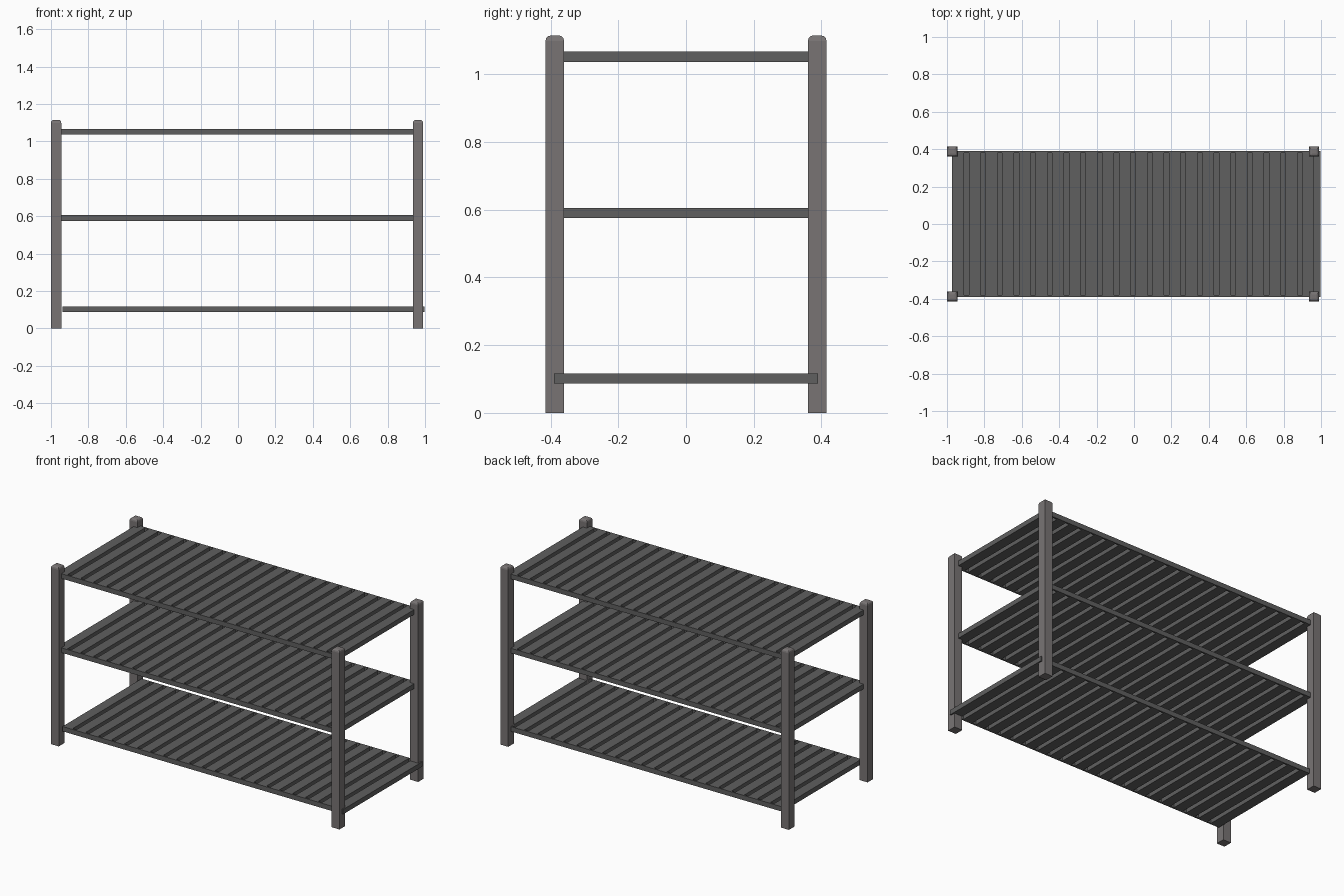
import bpy, bmesh
from mathutils import Matrix, Vector

if "Cube" in bpy.data.objects:
    bpy.data.objects.remove(bpy.data.objects["Cube"])


def material(name, color):
    m = bpy.data.materials.new(name)
    m.diffuse_color = (*color, 1)
    m.use_nodes = True
    m.node_tree.nodes["Principled BSDF"].inputs["Base Color"].default_value = m.diffuse_color
    return m


POST_MAT = material("post_grey", (0.19, 0.175, 0.175))
SLAT_MAT = material("slat_grey", (0.115, 0.115, 0.115))


def add_box(bm, lo, hi):
    lo, hi = Vector(lo), Vector(hi)
    mat = Matrix.Translation((lo + hi) / 2) @ Matrix.Diagonal((*(hi - lo), 1))
    return bmesh.ops.create_cube(bm, size=1, matrix=mat)["verts"]


def finish(bm, name, mat):
    me = bpy.data.meshes.new(name)
    bm.to_mesh(me)
    bm.free()
    ob = bpy.data.objects.new(name, me)
    bpy.context.collection.objects.link(ob)
    me.materials.append(mat)
    return ob


# Corner posts with rounded-over tops
W, HEIGHT = 0.055, 1.115
for side, x in (("left", -1.0), ("right", 0.935)):
    for face, y in (("front", -0.415), ("back", 0.36)):
        bm = bmesh.new()
        add_box(bm, (x, y, 0), (x + W, y + W, HEIGHT))
        top = [e for e in bm.edges if all(v.co.z > 1 for v in e.verts)]
        bmesh.ops.bevel(bm, geom=top, offset=0.016, segments=3,
                        profile=0.5, affect='EDGES')
        finish(bm, f"{face}_{side}_post", POST_MAT)

# Slatted shelves: long edge rails with spaced cross slats
SLATS, LENGTH, SLAT_W, DEPTH, THICK = 22, 1.935, 0.063, 0.39, 0.03
RAIL = 0.01
pitch = (LENGTH - SLAT_W) / (SLATS - 1)
for name, x0, z in (("bottom", -0.937, 0.087),
                    ("middle", -0.972, 0.575),
                    ("top", -0.972, 1.037)):
    bm = bmesh.new()
    for y in (-DEPTH, DEPTH - RAIL):
        add_box(bm, (x0, y, z), (x0 + LENGTH, y + RAIL, z + THICK))
    finish(bm, f"{name}_shelf_rails", SLAT_MAT)
    bm = bmesh.new()
    for i in range(SLATS):
        x = x0 + i * pitch
        add_box(bm, (x, -DEPTH + RAIL, z), (x + SLAT_W, DEPTH - RAIL, z + THICK))
    finish(bm, f"{name}_shelf_slats", SLAT_MAT)
